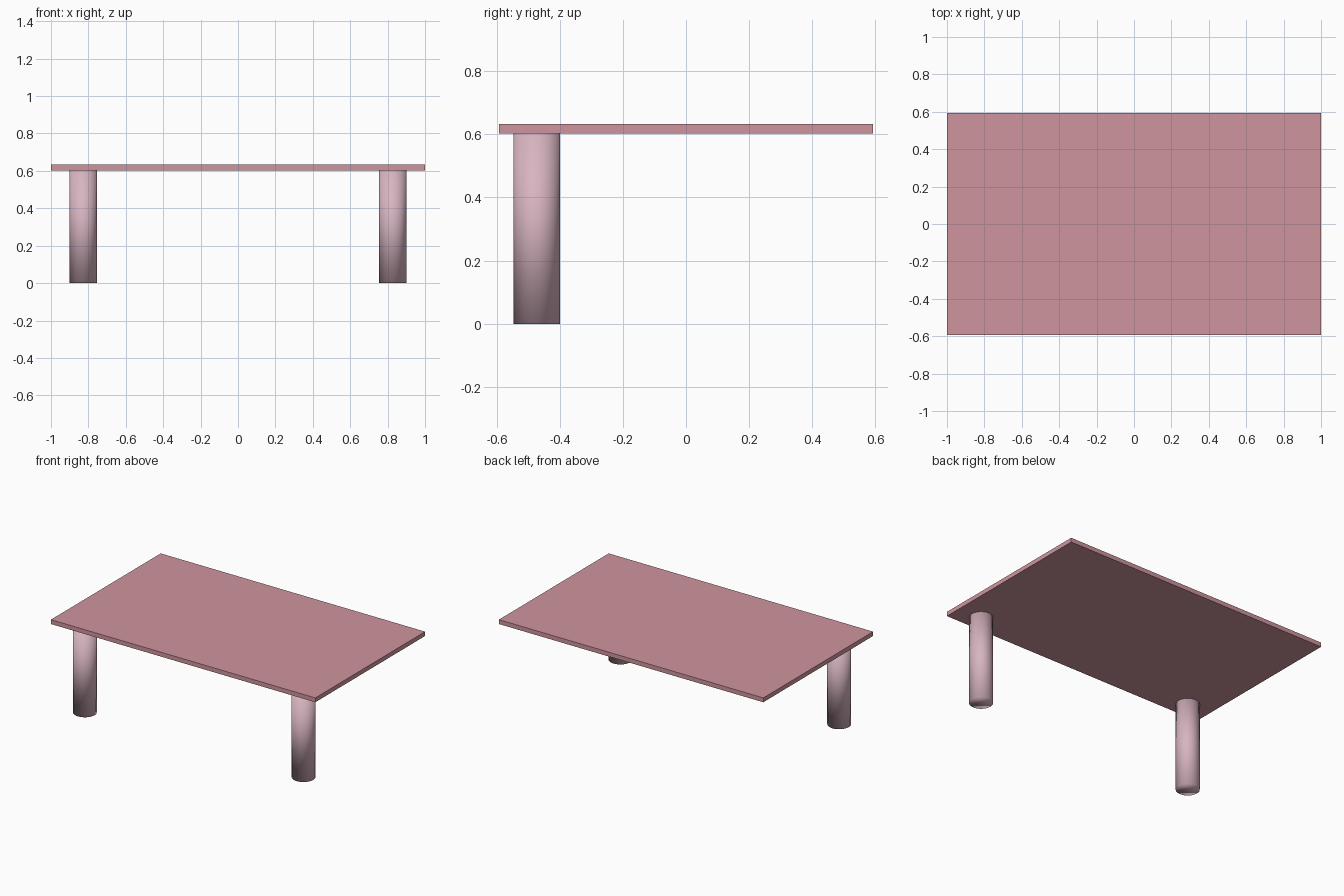
import bpy

if "Cube" in bpy.data.objects:
    bpy.data.objects.remove(bpy.data.objects["Cube"])


def material(name, color):
    mat = bpy.data.materials.new(name)
    mat.diffuse_color = color
    mat.use_nodes = True
    mat.node_tree.nodes["Principled BSDF"].inputs["Base Color"].default_value = mat.diffuse_color
    return mat


top_mat = material("rose", (0.62, 0.30, 0.34, 1))
leg_mat = material("pale_pink", (0.68, 0.46, 0.53, 1))

LEG_H, TOP_T = 0.603, 0.03

# Thin rectangular top
bpy.ops.mesh.primitive_cube_add(size=1, location=(0, 0, LEG_H + TOP_T / 2))
top = bpy.context.object
top.name = "table_top"
top.scale = (2, 1.186, TOP_T)
bpy.ops.object.transform_apply(location=False, rotation=False, scale=True)
top.data.materials.append(top_mat)

# Two round legs along the front edge, softly shaded across their rims
for side, name in ((-1, "left_leg"), (1, "right_leg")):
    bpy.ops.mesh.primitive_cylinder_add(
        vertices=32, radius=0.074, depth=LEG_H,
        location=(side * 0.827, -0.473, LEG_H / 2))
    leg = bpy.context.object
    leg.name = name
    bpy.ops.object.shade_smooth()
    leg.data.materials.append(leg_mat)
